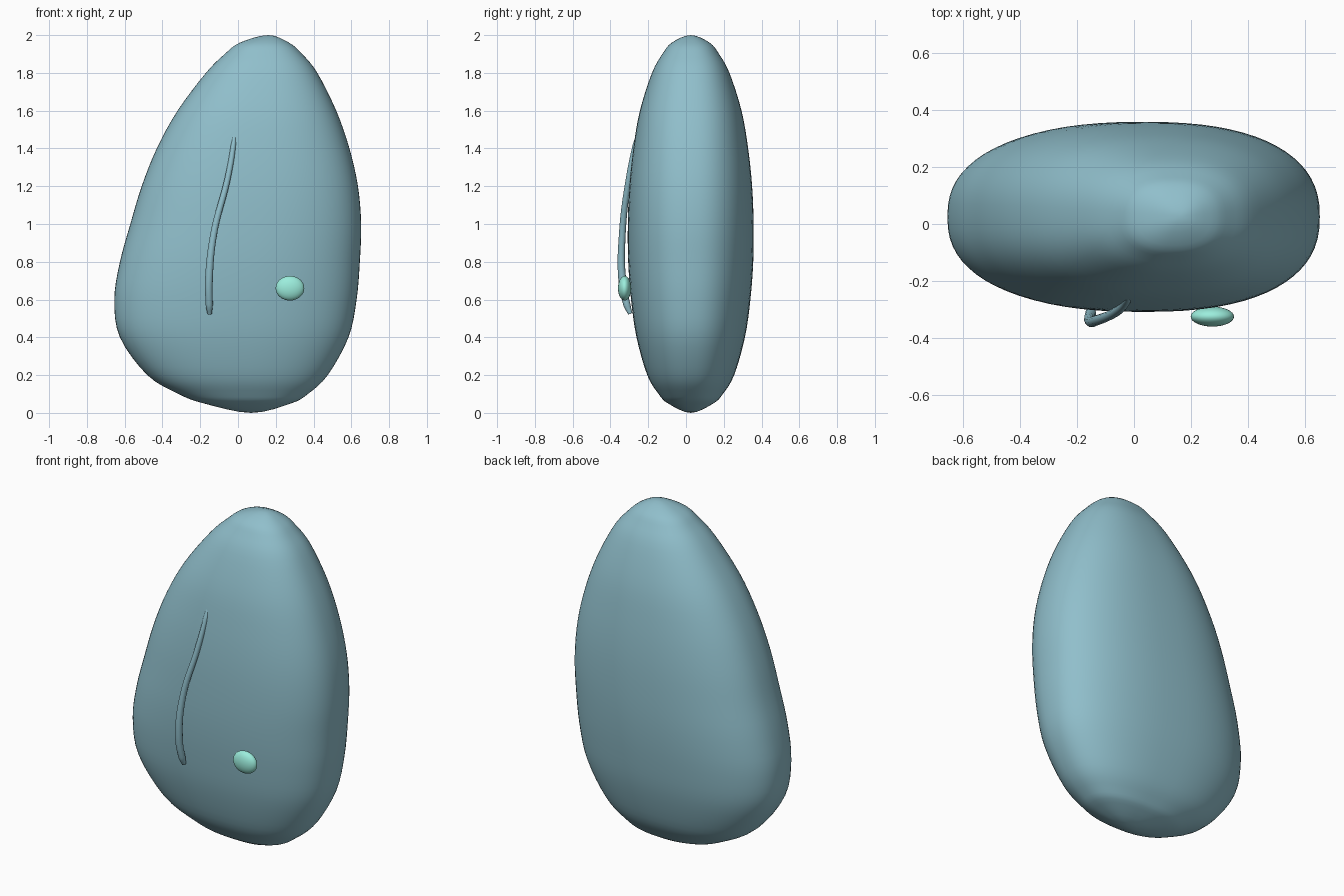
import bpy, bmesh
from math import pi, sin, cos, copysign

if "Cube" in bpy.data.objects:
    bpy.data.objects.remove(bpy.data.objects["Cube"])

def material(name, rgb):
    m = bpy.data.materials.new(name)
    m.diffuse_color = (*rgb, 1)
    m.use_nodes = True
    m.node_tree.nodes["Principled BSDF"].inputs["Base Color"].default_value = m.diffuse_color
    return m

blue = material("soft_blue", (0.28, 0.52, 0.60))
mint = material("mint", (0.33, 0.85, 0.72))

def catmull(a, b, c, d, t):
    return [0.5 * (2*q + (r-p)*t + (2*p-5*q+4*r-s)*t*t + (3*q-p-3*r+s)*t**3)
            for p, q, r, s in zip(a, b, c, d)]

# Pebble body: height, left edge, right edge, half depth
rows = [
    (0.00, 0.07, 0.07, 0.0), (0.05, -0.18, 0.28, 0.12), (0.10, -0.315, 0.37, 0.17),
    (0.20, -0.48, 0.475, 0.23), (0.40, -0.625, 0.585, 0.287), (0.60, -0.655, 0.628, 0.316),
    (0.80, -0.625, 0.645, 0.331), (1.00, -0.57, 0.652, 0.333), (1.20, -0.51, 0.635, 0.325),
    (1.40, -0.43, 0.59, 0.304), (1.60, -0.32, 0.52, 0.269), (1.80, -0.17, 0.42, 0.205),
    (1.90, -0.07, 0.34, 0.15), (1.96, 0.01, 0.27, 0.10), (2.00, 0.16, 0.16, 0.0)]
mirror = lambda r: (r[0], r[2], r[1], -r[3])
keys = [mirror(rows[1])] + rows + [mirror(rows[-2])]
STEPS, SIDES, POWER, Y0 = 4, 72, 2 / 2.4, 0.025

rings = [catmull(*keys[i:i+4], s / STEPS)
         for i in range(len(rows) - 1) for s in range(STEPS)][1:]
bm = bmesh.new()

def curve_pow(v):
    return copysign(abs(v) ** POWER, v)

loops = []
for z, left, right, depth in rings:
    cx, hw = (left + right) / 2, (right - left) / 2
    loops.append([bm.verts.new((cx + hw * curve_pow(cos(2*pi*k/SIDES)),
                                Y0 + depth * curve_pow(sin(2*pi*k/SIDES)), z))
                  for k in range(SIDES)])
bottom = bm.verts.new((0.07, Y0, 0))
top = bm.verts.new((0.16, Y0, 2))
for k in range(SIDES):
    n = (k + 1) % SIDES
    for a, b in zip(loops, loops[1:]):
        bm.faces.new((a[k], a[n], b[n], b[k]))
    bm.faces.new((bottom, loops[0][n], loops[0][k]))
    bm.faces.new((top, loops[-1][k], loops[-1][n]))
bmesh.ops.recalc_face_normals(bm, faces=bm.faces)
for f in bm.faces:
    f.smooth = True
mesh = bpy.data.meshes.new("pebble_body")
bm.to_mesh(mesh)
bm.free()
mesh.materials.append(blue)
bpy.context.collection.objects.link(bpy.data.objects.new("pebble_body", mesh))

# Curved ridge on the front: x, y, z, radius
path = [(-0.018, -0.25, 1.49, 0.008), (-0.024, -0.268, 1.42, 0.014), (-0.055, -0.303, 1.24, 0.016),
        (-0.128, -0.337, 0.95, 0.018), (-0.154, -0.337, 0.70, 0.021),
        (-0.152, -0.312, 0.57, 0.019), (-0.15, -0.295, 0.525, 0.012)]
cu = bpy.data.curves.new("front_ridge", 'CURVE')
cu.dimensions = '3D'
cu.bevel_depth = 1
cu.bevel_resolution = 4
cu.use_fill_caps = True
sp = cu.splines.new('BEZIER')
sp.bezier_points.add(len(path) - 1)
for p, (x, y, z, r) in zip(sp.bezier_points, path):
    p.co = (x, y, z)
    p.radius = r
    p.handle_left_type = p.handle_right_type = 'AUTO'
cu.materials.append(blue)
bpy.context.collection.objects.link(bpy.data.objects.new("front_ridge", cu))

# Small oval button
bpy.ops.mesh.primitive_uv_sphere_add(segments=32, ring_count=16, location=(0.275, -0.325, 0.66))
button = bpy.context.object
button.name = "oval_button"
button.scale = (0.076, 0.035, 0.065)
button.data.materials.append(mint)
bpy.ops.object.shade_smooth()
